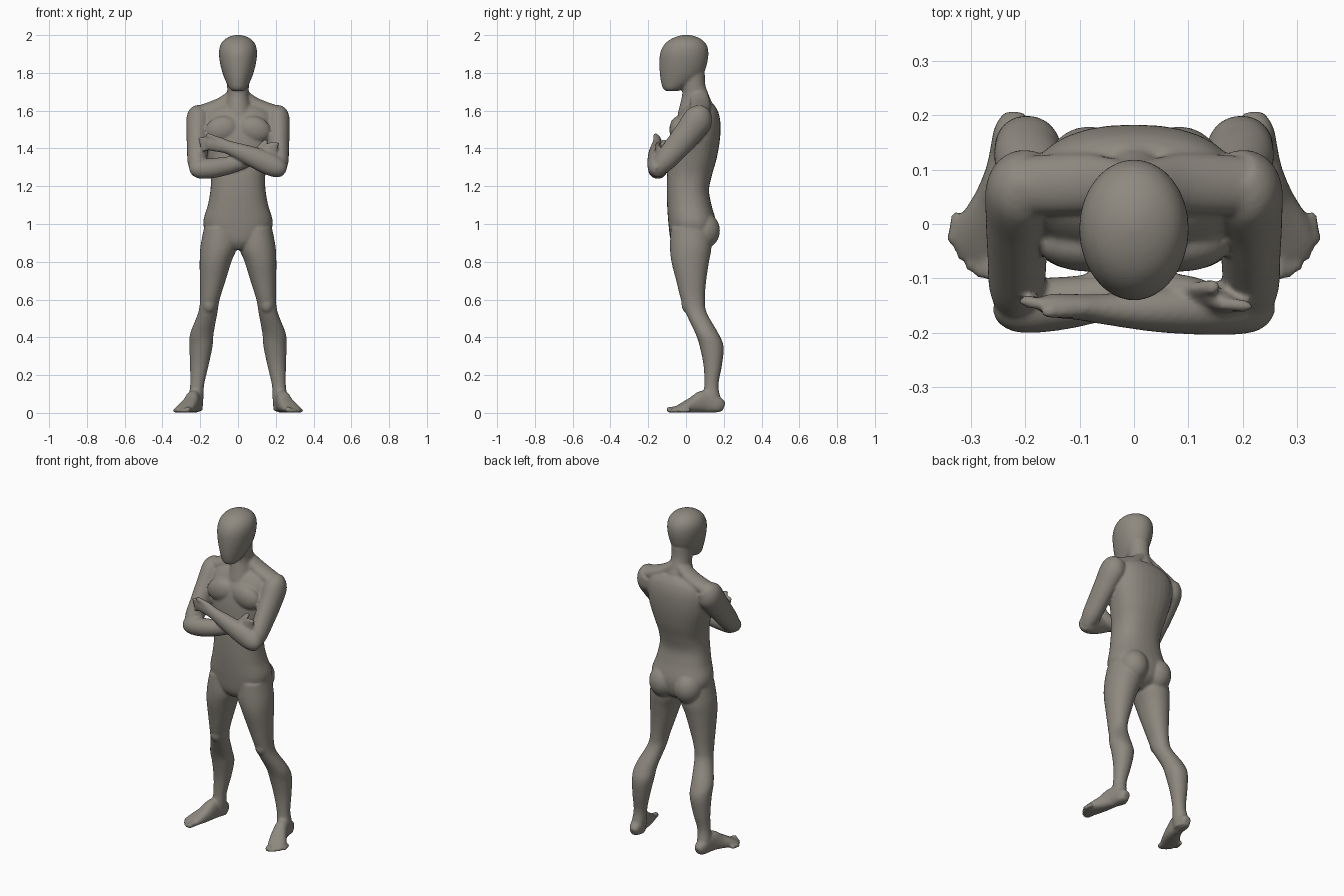
import bpy, bmesh, math
from mathutils import Vector, Matrix

bm = bmesh.new()
N = 32


def spline(keys, steps=5):
    """Catmull-Rom through a list of equal-length tuples."""
    out = []
    for i in range(len(keys) - 1):
        a, b, c, d = (keys[max(0, min(len(keys) - 1, i + k))] for k in (-1, 0, 1, 2))
        for s in range(steps):
            t = s / steps
            out.append([0.5 * (2 * q + (r - p) * t + (2 * p - 5 * q + 4 * r - w) * t * t
                        + (3 * q - p - 3 * r + w) * t ** 3) for p, q, r, w in zip(a, b, c, d)])
    out.append(list(keys[-1]))
    return out


def skin(rings):
    """Join rings of points into a closed shell."""
    vs = [[bm.verts.new(p) for p in ring] for ring in rings]
    for a, b in zip(vs, vs[1:]):
        for i in range(len(a)):
            j = (i + 1) % len(a)
            bm.faces.new((a[i], a[j], b[j], b[i]))
    bm.faces.new(vs[0][::-1])
    bm.faces.new(vs[-1])


def oval(i, power):
    a = 2 * math.pi * i / N
    c, s = math.cos(a), math.sin(a)
    return (math.copysign(abs(c) ** (2 / power), c), math.copysign(abs(s) ** (2 / power), s))


def stack(keys, side=1, power=2.0):
    """Level sections: (z, centre x, half width, front y, back y)."""
    rings = []
    for z, cx, hw, yf, yb in spline(keys):
        rings.append([(side * (cx + hw * u), (yf + yb) / 2 + (yb - yf) / 2 * v, z)
                      for u, v in (oval(i, power) for i in range(N))])
    skin(rings)


def tube(keys, side=1, power=2.0):
    """Sections across a path: (x, y, z, sideways radius, upward radius)."""
    ks = spline(keys)
    rings = []
    for n, (x, y, z, ru, rv) in enumerate(ks):
        t = Vector(ks[min(n + 1, len(ks) - 1)][:3]) - Vector(ks[max(n - 1, 0)][:3])
        u = t.cross(Vector((0, 0, 1))).normalized()
        v = u.cross(t).normalized()
        ring = []
        for i in range(N):
            a, b = oval(i, power)
            p = Vector((x, y, z)) + u * ru * a + v * rv * b
            ring.append((side * p.x, p.y, p.z))
        rings.append(ring)
    skin(rings)


def ball(c, r, tilt=0):
    m = Matrix.Translation(c) @ Matrix.Rotation(tilt, 4, 'Y') @ Matrix.Diagonal((*r, 1))
    bmesh.ops.create_uvsphere(bm, u_segments=24, v_segments=14, radius=1, matrix=m)


def digit(a, b, r):
    """Finger or toe with rounded ends."""
    a, b = Vector(a), Vector(b)
    tube([(*a, r, r), (*a.lerp(b, .5), r, r), (*a.lerp(b, .85), r * .9, r * .9), (*b, r * .4, r * .4)])


# head
stack([(1.703, 0, .028, -.105, -.045), (1.72, 0, .047, -.123, -.005), (1.76, 0, .067, -.134, .06),
       (1.80, 0, .082, -.139, .095), (1.85, 0, .095, -.141, .112), (1.90, 0, .101, -.138, .119),
       (1.94, 0, .096, -.122, .113), (1.97, 0, .079, -.094, .092), (1.99, 0, .05, -.056, .058),
       (2.001, 0, .015, -.015, .02)])
# neck
stack([(1.58, 0, .085, -.045, .15), (1.64, 0, .068, -.03, .138), (1.69, 0, .058, -.02, .118),
       (1.74, 0, .058, -.025, .102), (1.80, 0, .06, -.03, .10)])
# torso
stack([(.865, 0, .03, -.05, .07), (.91, 0, .14, -.08, .14), (1.0, 0, .184, -.093, .16),
       (1.10, 0, .16, -.10, .135), (1.18, 0, .146, -.102, .122), (1.26, 0, .145, -.10, .138),
       (1.35, 0, .165, -.088, .163), (1.45, 0, .19, -.08, .18), (1.54, 0, .195, -.06, .182),
       (1.60, 0, .17, -.025, .168), (1.635, 0, .11, .01, .145)], power=2.3)

for s in (1, -1):
    # chest, shoulder slope, buttock
    ball((s * .085, -.04, 1.50), (.09, .048, .07), s * .25)
    tube([(.02, .07, 1.69, .045, .03), (.09, .075, 1.635, .055, .035), (.2, .07, 1.585, .055, .042)], s)
    ball((s * .083, .095, .965), (.083, .085, .095))
    # leg
    stack([(.98, .095, .085, -.08, .13), (.88, .102, .097, -.085, .135), (.80, .119, .084, -.077, .122),
           (.70, .134, .068, -.052, .107), (.60, .149, .052, -.027, .10), (.53, .16, .051, -.002, .11),
           (.42, .191, .062, .05, .172), (.35, .196, .061, .073, .199), (.25, .205, .049, .093, .19),
           (.15, .216, .037, .097, .172), (.08, .222, .039, .09, .182), (.012, .222, .034, .10, .198)], s, 2.1)
    ball((s * .153, .01, .575), (.036, .034, .048))
    # foot and toes
    tube([(.22, .20, .03, .02, .024), (.223, .17, .042, .035, .042), (.235, .10, .06, .037, .06),
          (.252, .04, .043, .044, .043), (.275, -.01, .028, .05, .028), (.289, -.045, .018, .048, .018),
          (.295, -.06, .014, .04, .013)], s, 2.4)
    for i in range(5):
        x, y, r = .27 + .0165 * i, -.093 + .004 * i * i, .0165 if i == 0 else .0115
        digit((s * (x - .012), y + .05, r + .002), (s * x, y - .01, r), r)
    # upper arm
    tube([(.185, .10, 1.60, .04, .045), (.205, .07, 1.56, .065, .077), (.213, .01, 1.48, .06, .073),
          (.215, -.055, 1.40, .055, .066), (.216, -.115, 1.33, .051, .056), (.216, -.155, 1.285, .036, .04)], s)

# front forearm with hand
tube([(.245, -.14, 1.28, .03, .03), (.215, -.149, 1.295, .05, .052), (.15, -.155, 1.325, .049, .06),
      (.05, -.158, 1.367, .042, .05), (-.05, -.157, 1.405, .029, .036), (-.1, -.153, 1.42, .024, .04),
      (-.15, -.15, 1.43, .022, .04), (-.17, -.148, 1.432, .015, .032)])
digit((-.09, -.158, 1.44), (-.17, -.162, 1.474), .014)
# rear forearm with hand
tube([(-.245, -.14, 1.28, .03, .03), (-.215, -.149, 1.29, .05, .05), (-.14, -.147, 1.295, .049, .053),
      (-.04, -.132, 1.312, .042, .046), (.06, -.12, 1.34, .03, .034), (.12, -.125, 1.372, .024, .038),
      (.165, -.145, 1.395, .02, .034), (.185, -.148, 1.4, .014, .026)])
digit((.11, -.12, 1.40), (.155, -.115, 1.445), .014)
# fingers
for i in range(4):
    digit((-.145, -.152, 1.455 - .017 * i), (-.212 + .006 * i, -.14, 1.447 - .018 * i), .0115)
    digit((.16, -.147, 1.42 - .015 * i), (.218 - .005 * i, -.152, 1.425 - .016 * i), .0115)

bmesh.ops.recalc_face_normals(bm, faces=bm.faces)
mesh = bpy.data.meshes.new("body")
bm.to_mesh(mesh)
bm.free()
body = bpy.data.objects.new("body", mesh)
bpy.context.collection.objects.link(body)

clay = bpy.data.materials.new("warm grey clay")
clay.diffuse_color = (.27, .25, .215, 1)
mesh.materials.append(clay)

# fuse the parts into one smooth skin
fuse = body.modifiers.new("fuse", 'REMESH')
fuse.mode = 'VOXEL'
fuse.voxel_size = .007
fuse.use_smooth_shade = True
soft = body.modifiers.new("soften", 'SMOOTH')
soft.factor = .5
soft.iterations = 5
